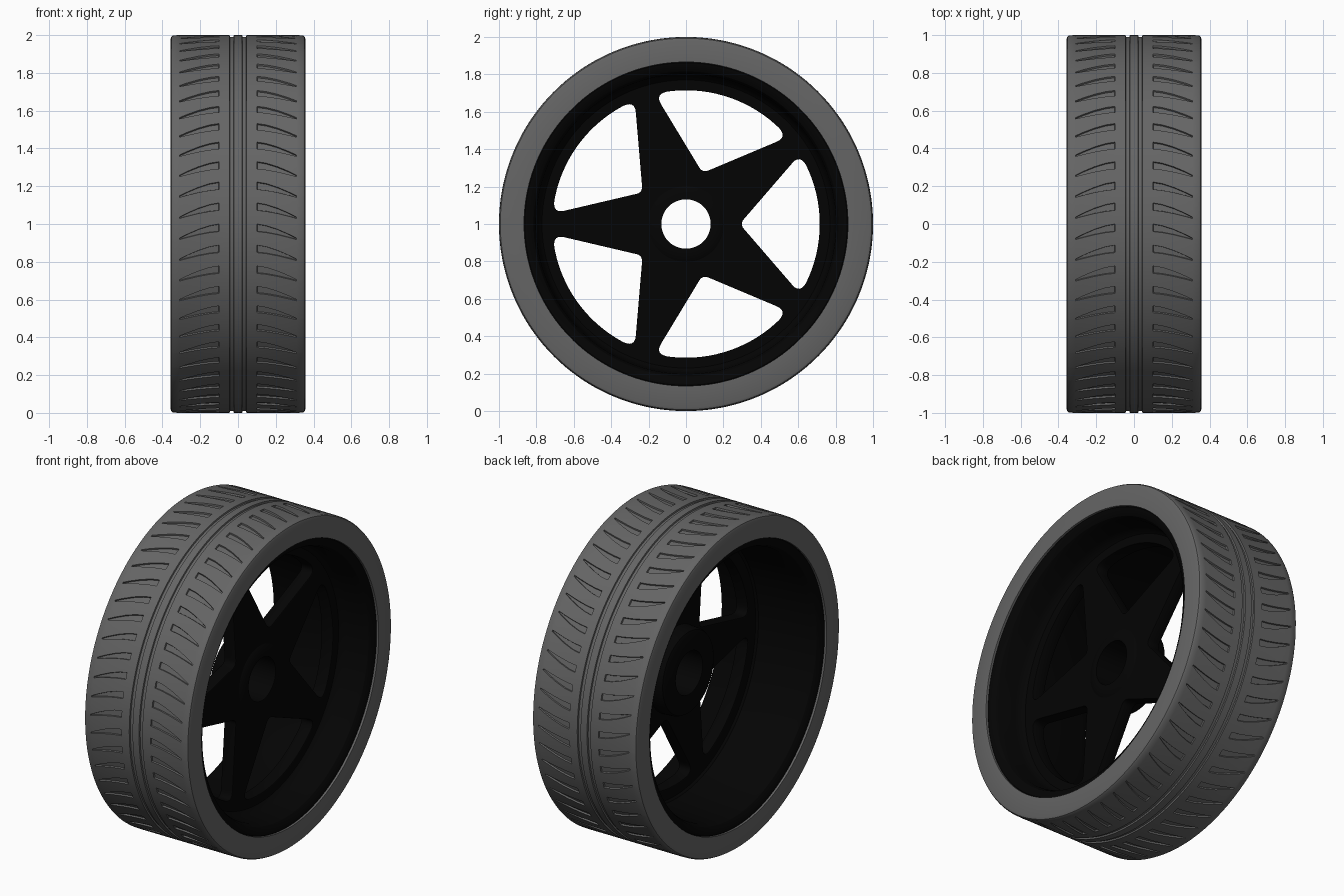
import bpy, bmesh, math
from math import sin, cos, pi, radians

if "Cube" in bpy.data.objects:
    bpy.data.objects.remove(bpy.data.objects["Cube"])


def material(name, v):
    m = bpy.data.materials.new(name)
    m.diffuse_color = (v, v, v, 1)
    m.use_nodes = True
    m.node_tree.nodes["Principled BSDF"].inputs["Base Color"].default_value = m.diffuse_color
    return m


rubber = material("rubber", 0.13)
black = material("black_paint", 0.0012)


def finish(ob, mat, angle=30):
    ob.data.materials.clear()
    ob.data.materials.append(mat)
    bpy.ops.object.select_all(action='DESELECT')
    ob.select_set(True)
    bpy.context.view_layer.objects.active = ob
    bpy.ops.object.shade_smooth_by_angle(angle=radians(angle))


def to_object(bm, name, mat):
    me = bpy.data.meshes.new(name)
    bm.to_mesh(me)
    bm.free()
    ob = bpy.data.objects.new(name, me)
    bpy.context.collection.objects.link(ob)
    ob.location.z = 1
    finish(ob, mat)
    return ob


def sweep(bm, profile, angles):
    """Closed (x, r) profile swept around X; returns faces by (ring, column)."""
    rings = [[bm.verts.new((x, -r * sin(a), r * cos(a))) for a in angles(x)]
             for x, r in profile]
    cells = {}
    for i in range(len(rings)):
        p, q = rings[i], rings[(i + 1) % len(rings)]
        for j in range(len(p)):
            k = (j + 1) % len(p)
            cells[i, j] = bm.faces.new((p[j], p[k], q[k], q[j]))
    bmesh.ops.recalc_face_normals(bm, faces=bm.faces[:])
    return cells


def lathe(name, profile, mat, n=128):
    bm = bmesh.new()
    sweep(bm, profile, lambda x: [2 * pi * j / n for j in range(n)])
    return to_object(bm, name, mat)


# Tyre: columns follow the curved tread slots, then slots and grooves are sunk in
PITCHES = 56
P = 2 * pi / PITCHES


def tread_angles(x):
    t = min(max((abs(x) - 0.1) / 0.21, 0), 1)
    start = 0.075 * t ** 1.5
    w = 0.040 - 0.032 * t ** 1.6
    return [k * P + start + o for k in range(PITCHES) for o in (0, w, (w + P) / 2)]


half = [(0.357, 0.866), (0.357, 0.980), (0.352, 0.993), (0.342, 0.999), (0.31, 1),
        (0.27, 1), (0.21, 1), (0.15, 1), (0.1, 1), (0.045, 1), (0.022, 1)]
profile = [(-x, r) for x, r in half] + half[::-1]
bm = bmesh.new()
cells = sweep(bm, profile, tread_angles)
sunk = []
for (i, j), f in cells.items():
    if i == len(profile) - 1:
        continue
    mid = abs(profile[i][0] + profile[i + 1][0]) / 2
    if 0.022 < mid < 0.045 or (0.1 < mid < 0.31 and j % 3 == 0):
        sunk.append(f)
bmesh.ops.inset_region(bm, faces=sunk, thickness=0.002, depth=-0.009,
                       use_even_offset=True, use_boundary=True)
to_object(bm, "tyre", rubber)

# Rim barrel with rounded lips and a stepped seat for the spokes
lathe("rim_barrel", [
    (-0.340, 0.872), (-0.346, 0.862), (-0.343, 0.840), (-0.325, 0.815), (-0.295, 0.802),
    (0.06, 0.795), (0.085, 0.770), (0.15, 0.770), (0.165, 0.785), (0.20, 0.797),
    (0.295, 0.802), (0.325, 0.815), (0.343, 0.840), (0.346, 0.862), (0.340, 0.872)], black)


# Star-shaped spoke plate: outline with five rounded windows
R, CA = 0.715, radians(31.5)
APEX, CORNER = (0.287, 0.0), (R * cos(CA), R * sin(CA))


def along(t):
    return (APEX[0] + (CORNER[0] - APEX[0]) * t, CORNER[1] * t)


def soften(a, p, b, n=6):
    return [tuple((1 - t) ** 2 * a[c] + 2 * t * (1 - t) * p[c] + t * t * b[c] for c in (0, 1))
            for t in (k / n for k in range(n + 1))]


def turned(pts, a):
    return [(x * cos(a) - y * sin(a), x * sin(a) + y * cos(a)) for x, y in pts]


def circle(r, n):
    return [(r * cos(2 * pi * k / n), r * sin(2 * pi * k / n)) for k in range(n)]


lo = along(0.07)
tip = soften((lo[0], -lo[1]), APEX, lo)
a_end = CA - radians(5.5)
arc = [(R * cos(a_end * s / 10), R * sin(a_end * s / 10)) for s in range(9, -10, -1)]
top = soften(along(0.87), CORNER, (R * cos(a_end), R * sin(a_end)))
window = top + arc + [(x, -y) for x, y in top[::-1]] + tip

cu = bpy.data.curves.new("spokes", 'CURVE')
cu.dimensions = '2D'
cu.fill_mode = 'BOTH'
cu.extrude = 0.035
cu.bevel_depth = 0.005
cu.bevel_resolution = 1
cu.offset = -0.005
for pts in [circle(0.785, 128), circle(0.135, 48)] + \
        [turned(window, k * 2 * pi / 5) for k in range(5)]:
    sp = cu.splines.new('POLY')
    sp.points.add(len(pts) - 1)
    for point, (x, y) in zip(sp.points, pts):
        point.co = (x, y, 0, 1)
    sp.use_cyclic_u = True
spokes = bpy.data.objects.new("spokes", cu)
bpy.context.collection.objects.link(spokes)
spokes.rotation_euler = (pi / 2, 0, pi / 2)
spokes.location = (0.11, 0, 1)
bpy.context.view_layer.objects.active = spokes
spokes.select_set(True)
bpy.ops.object.convert(target='MESH')
finish(bpy.context.view_layer.objects.active, black)

# Hub: wide rounded boss on the back, low collar on the front
lathe("hub", [(-0.022, 0.132), (-0.022, 0.235), (-0.015, 0.250), (0.0, 0.258), (0.10, 0.265),
              (0.145, 0.21), (0.152, 0.20), (0.165, 0.165), (0.165, 0.132)], black, 64)
